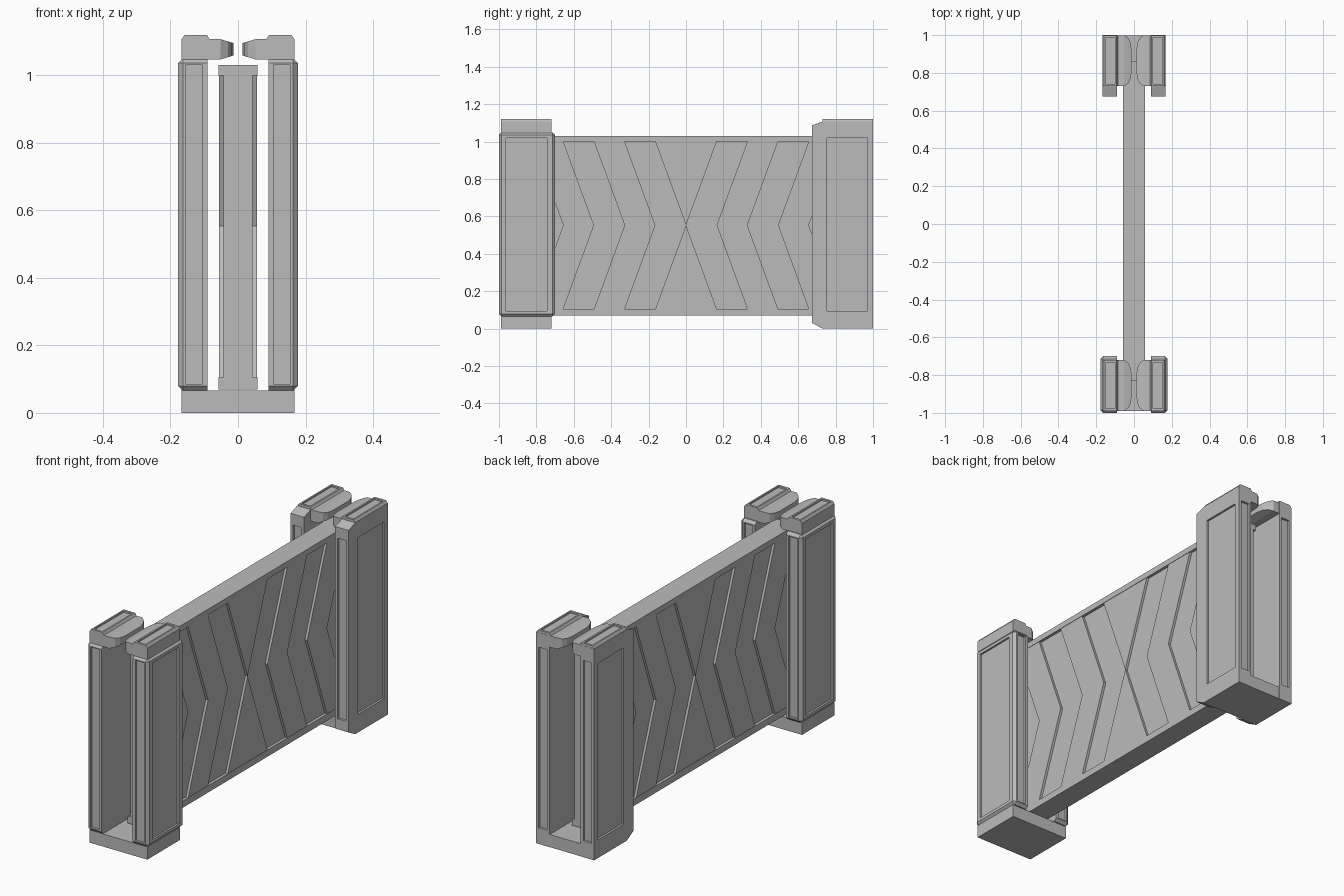
import bpy, bmesh

if "Cube" in bpy.data.objects:
    bpy.data.objects.remove(bpy.data.objects["Cube"])

grey = bpy.data.materials.new("plain grey")
grey.diffuse_color = (0.5, 0.5, 0.5, 1)
grey.use_nodes = True
grey.node_tree.nodes["Principled BSDF"].inputs["Base Color"].default_value = grey.diffuse_color


def finish(bm, name):
    bmesh.ops.recalc_face_normals(bm, faces=bm.faces)
    me = bpy.data.meshes.new(name)
    bm.to_mesh(me)
    bm.free()
    me.materials.append(grey)
    ob = bpy.data.objects.new(name, me)
    bpy.context.collection.objects.link(ob)
    return ob


def add_loft(bm, bottom, top):
    """Closed solid between two matching outlines."""
    a = [bm.verts.new(p) for p in bottom]
    b = [bm.verts.new(p) for p in top]
    n = len(a)
    bm.faces.new(a[::-1])
    bm.faces.new(b)
    for i in range(n):
        bm.faces.new((a[i], a[(i + 1) % n], b[(i + 1) % n], b[i]))


def add_box(bm, x0, x1, y0, y1, z0, z1):
    c = [(x0, y0), (x1, y0), (x1, y1), (x0, y1)]
    add_loft(bm, [(x, y, z0) for x, y in c], [(x, y, z1) for x, y in c])


def box(name, *dims):
    bm = bmesh.new()
    add_box(bm, *dims)
    return finish(bm, name)


def apply(ob, kind, **settings):
    m = ob.modifiers.new(kind, kind)
    for k, v in settings.items():
        setattr(m, k, v)
    bpy.context.view_layer.objects.active = ob
    bpy.ops.object.modifier_apply(modifier=m.name)


def recess(ob, *dims):
    cutter = box("cutter", *dims)
    cutter.hide_render = True
    apply(ob, "BOOLEAN", operation='DIFFERENCE', object=cutter, solver='EXACT')
    bpy.data.objects.remove(cutter)


def mirror(ob):
    apply(ob, "MIRROR", use_mirror_merge=False)


# Door core with top and bottom rails
DY0, DY1 = -0.83, 0.86
bm = bmesh.new()
add_box(bm, -0.043, 0.043, DY0, DY1, 0.08, 1.02)
add_box(bm, -0.058, 0.058, DY0, DY1, 1.0, 1.03)
add_box(bm, -0.058, 0.058, DY0, DY1, 0.07, 0.105)
finish(bm, "door_core")

# Raised chevron bands, alternating with low ones
S, ZM, ZT, ZB = 0.164, 0.553, 1.0, 0.105
X = 0.056
shapes = [[(0, ZM), (S, ZT), (-S, ZT)], [(0, ZM), (-S, ZB), (S, ZB)]]
for s in (-1, 1):
    for k in (1, 3):
        for z in (ZT, ZB):
            shapes.append([(s * S * k, ZM), (s * S * (k + 1), ZM),
                           (s * S * (k + 2), z), (s * S * (k + 1), z)])
bm = bmesh.new()
for sh in shapes:
    add_loft(bm, [(-X, y, z) for y, z in sh], [(X, y, z) for y, z in sh])
bmesh.ops.remove_doubles(bm, verts=bm.verts, dist=0.0001)
# drop the inner walls where the two arms of a band meet
inner = [f for f in bm.faces if all(abs(v.co.z - ZM) < 1e-4 for v in f.verts)]
bmesh.ops.delete(bm, geom=inner, context='FACES_ONLY')
finish(bm, "door_chevrons")

# Front posts: chamfered blocks with recessed panels
bm = bmesh.new()
add_box(bm, 0.09, 0.177, -1.0, -0.70, 0.065, 1.05)
edges = [e for e in bm.edges if any(v.co.x > 0.1 for v in e.verts)]
bmesh.ops.bevel(bm, geom=edges, offset=0.014, segments=1, affect='EDGES')
post = finish(bm, "front_posts")
recess(post, 0.167, 0.2, -0.962, -0.742, 0.095, 1.02)
recess(post, 0.105, 0.155, -1.1, -0.988, 0.085, 1.03)
recess(post, 0.105, 0.155, -0.712, -0.6, 0.085, 1.03)
mirror(post)

# Back posts: full height slabs with cut inner corners
prof = [(0.73, 0), (1, 0), (1, 1.107), (0.73, 1.107), (0.675, 1.088), (0.675, 0.03)]
bm = bmesh.new()
add_loft(bm, [(0.09, y, z) for y, z in prof], [(0.168, y, z) for y, z in prof])
post = finish(bm, "back_posts")
recess(post, 0.157, 0.2, 0.755, 0.97, 0.095, 1.02)
recess(post, 0.105, 0.153, 0.988, 1.1, 0.085, 1.03)
recess(post, 0.105, 0.153, 0.6, 0.687, 0.085, 1.03)
mirror(post)

# Bases and caps at both ends
for end, y0, y1 in (("front", -0.99, -0.72), ("back", 0.73, 0.999)):
    box(end + "_base", -0.168, 0.168, y0, y1, 0, 0.066)

    # cap block, with a rounded, tapering nose over the door
    bm = bmesh.new()
    add_box(bm, 0.052, 0.168, y0, y1, 1.047, 1.107)
    plan = [(0.052, y0), (0.03, y0 + 0.015), (0.018, y0 + 0.04), (0.013, y0 + 0.075)]
    plan += [(x, y0 + y1 - y) for x, y in reversed(plan)]
    add_loft(bm, [(x, y, 1.047 + 0.3 * (0.052 - x)) for x, y in plan],
             [(x, y, 1.107 - 0.3 * (0.052 - x)) for x, y in plan])
    mirror(finish(bm, end + "_caps"))

    # raised ridge on the cap with a shallow slot
    bm = bmesh.new()
    add_loft(bm, [(x, y, 1.105) for x, y in ((0.083, y0), (0.168, y0), (0.168, y1), (0.083, y1))],
             [(x, y, 1.12) for x, y in ((0.092, y0), (0.158, y0), (0.158, y1), (0.092, y1))])
    ridge = finish(bm, end + "_cap_ridges")
    recess(ridge, 0.101, 0.15, y0 + 0.012, y1 - 0.012, 1.112, 1.2)
    mirror(ridge)
